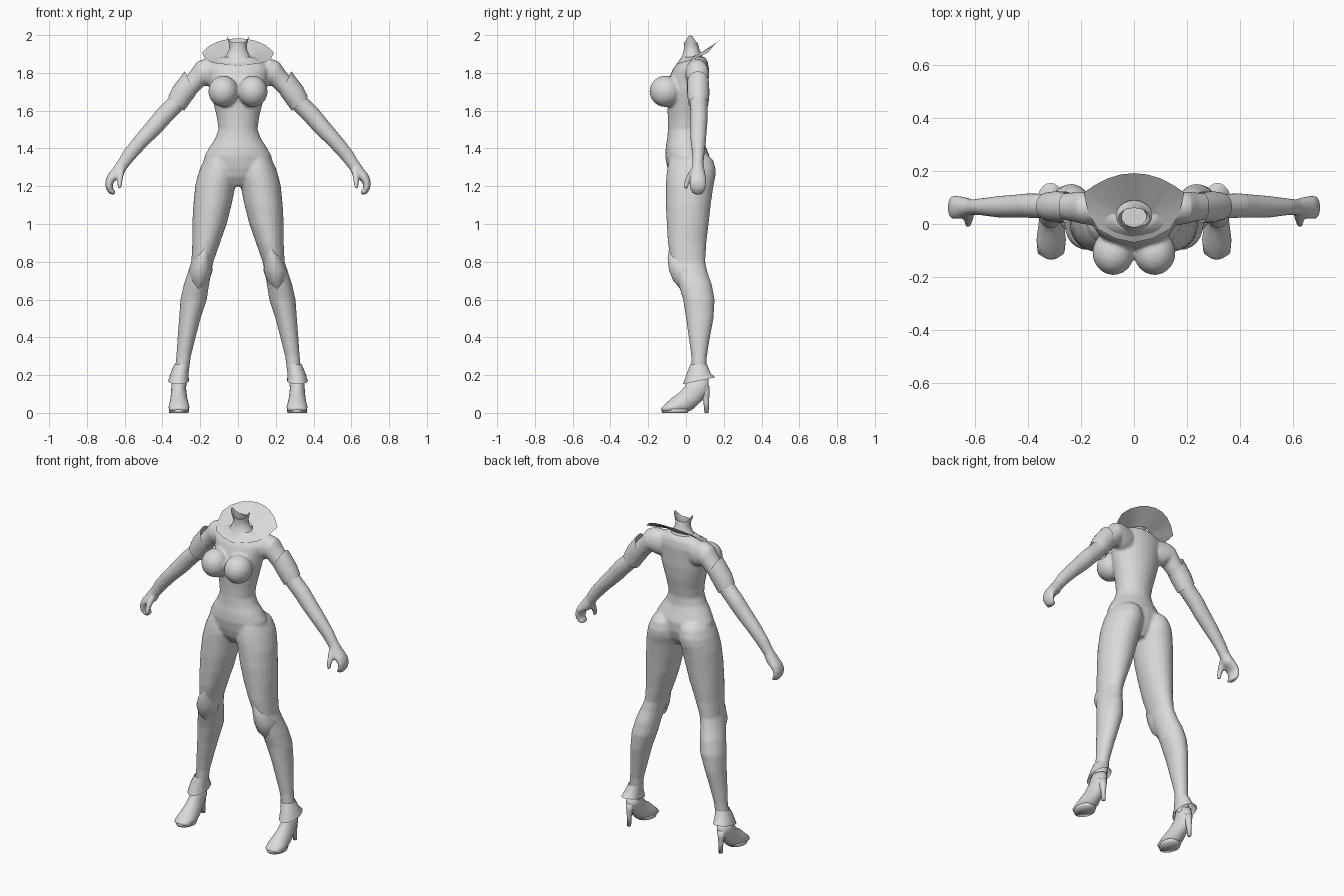
import bpy, bmesh
from math import sin, cos, pi

grey = bpy.data.materials.new("plain_grey")
grey.diffuse_color = (0.7, 0.7, 0.7, 1)


def finish(name, bm):
    """Turn a bmesh into a smooth-shaded object."""
    bmesh.ops.recalc_face_normals(bm, faces=bm.faces)
    me = bpy.data.meshes.new(name)
    bm.to_mesh(me)
    bm.free()
    me.materials.append(grey)
    for p in me.polygons:
        p.use_smooth = True
    ob = bpy.data.objects.new(name, me)
    bpy.context.collection.objects.link(ob)
    return ob


def skin(bm, rings, closed=True):
    """Bridge neighbouring rows of vertices with quads."""
    n = len(rings[0])
    for a, b in zip(rings, rings[1:]):
        for i in range(n if closed else n - 1):
            j = (i + 1) % n
            bm.faces.new((a[i], a[j], b[j], b[i]))


def loft(bm, rows, s=1, caps=True, n=24):
    """Oval sections: (xa, za, xb, zb, y_front, y_back[, front lift])."""
    rings = []
    for xa, za, xb, zb, y0, y1, *lift in rows:
        dz = lift[0] if lift else 0
        ring = []
        for i in range(n):
            c, d = cos(2 * pi * i / n), sin(2 * pi * i / n)
            ring.append(bm.verts.new((
                s * ((xa + xb) / 2 + c * (xa - xb) / 2),
                (y0 + y1) / 2 + d * (y1 - y0) / 2,
                (za + zb) / 2 + c * (za - zb) / 2 - d * dz)))
        rings.append(ring)
    skin(bm, rings)
    if caps:
        bm.faces.new(rings[0])
        bm.faces.new(rings[-1])
    return rings


def level(rows):
    """Horizontal sections: (z, x0, x1, y_front, y_back[, front lift])."""
    return [(x1, z, x0, z, *rest) for z, x0, x1, *rest in rows]


torso = [(z, -w, w, a, b) for z, w, a, b in (
    (1.20, .04, -.05, .08), (1.25, .12, -.085, .11), (1.30, .18, -.10, .125),
    (1.36, .178, -.11, .125), (1.41, .15, -.107, .105), (1.45, .123, -.10, .09),
    (1.50, .104, -.096, .086), (1.56, .111, -.096, .096), (1.63, .128, -.10, .11),
    (1.70, .146, -.10, .118), (1.77, .156, -.09, .12), (1.82, .165, -.07, .122),
    (1.86, .14, -.04, .115), (1.885, .085, -.02, .10))]

leg = [(1.37, .03, .15, -.07, .11), (1.34, .012, .18, -.09, .143),
       (1.29, .003, .203, -.10, .158), (1.25, .003, .215, -.105, .156),
       (1.20, .014, .227, -.106, .145), (1.10, .034, .237, -.107, .131),
       (1.00, .06, .242, -.102, .12), (.90, .095, .242, -.096, .108),
       (.80, .13, .247, -.08, .102), (.74, .143, .267, -.06, .115),
       (.68, .153, .287, -.04, .137), (.60, .165, .305, -.016, .152),
       (.50, .198, .312, 0, .146), (.40, .224, .32, .014, .127),
       (.30, .249, .327, .028, .111), (.22, .26, .335, .03, .106),
       (.15, .272, .342, .03, .105)]

arm = [(.10, 1.87, .10, 1.72, 0, .11), (.17, 1.877, .14, 1.72, -.005, .12),
       (.217, 1.86, .175, 1.735, 0, .123), (.25, 1.812, .20, 1.71, .008, .12),
       (.305, 1.745, .235, 1.675, .015, .116), (.362, 1.672, .29, 1.608, .02, .114),
       (.432, 1.602, .363, 1.533, .023, .116), (.472, 1.552, .408, 1.483, .023, .112),
       (.543, 1.467, .483, 1.412, .024, .106), (.603, 1.392, .552, 1.337, .033, .097),
       (.638, 1.332, .592, 1.288, .033, .093), (.668, 1.29, .61, 1.253, .024, .102),
       (.693, 1.257, .638, 1.237, .018, .107), (.704, 1.222, .66, 1.22, .017, .107),
       (.70, 1.187, .663, 1.197, .02, .105), (.682, 1.16, .66, 1.183, .028, .098),
       (.652, 1.152, .648, 1.175, .038, .09)]

thumb = [(1.285, .60, .64, .02, .065), (1.245, .608, .642, -.002, .04),
         (1.215, .612, .64, -.012, .018), (1.185, .618, .638, -.013, .01)]

# Body: torso, bust, legs, arms and hands fused into one skin
bm = bmesh.new()
loft(bm, level(torso))
for s in (1, -1):
    loft(bm, level(leg), s)
    loft(bm, arm, s)
    loft(bm, level(thumb), s)
    bust = bmesh.ops.create_uvsphere(bm, u_segments=24, v_segments=16, radius=1)["verts"]
    bmesh.ops.scale(bm, verts=bust, vec=(.079, .085, .083))
    bmesh.ops.translate(bm, verts=bust, vec=(s * .078, -.108, 1.702))
body = finish("body", bm)
remesh = body.modifiers.new("fuse", "REMESH")
remesh.mode = "VOXEL"
remesh.voxel_size = 0.008
remesh.use_smooth_shade = True
soften = body.modifiers.new("soften", "SMOOTH")
soften.factor = 0.5
soften.iterations = 6

# Neck: open tube whose rim rises to a point on each side
bm = bmesh.new()
rings = loft(bm, level([
    (1.86, -.095, .095, -.04, .105), (1.89, -.062, .062, -.02, .085),
    (1.92, -.049, .049, -.012, .072), (1.945, -.046, .046, -.011, .066),
    (1.96, -.06, .06, -.012, .06)]), caps=False)
for i, v in enumerate(rings[-1]):
    v.co.z += .04 * abs(cos(2 * pi * i / 24)) ** 4
finish("neck", bm)

# Collar: tilted sheet fanning out behind the neck
half = [(0, .192, 1.983), (.05, .187, 1.979), (.10, .172, 1.968), (.15, .146, 1.945),
        (.19, .118, 1.908), (.172, .04, 1.872), (.135, -.02, 1.853),
        (.07, -.055, 1.845), (0, -.07, 1.835)]
rim = half + [(-x, y, z) for x, y, z in half[-2:0:-1]]
bm = bmesh.new()
outer = [bm.verts.new(p) for p in rim]
inner = []
for i in range(len(rim)):
    t = 2 * pi * i / len(rim)
    inner.append(bm.verts.new((.07 * sin(t), .03 + .06 * cos(t), 1.882 + .02 * cos(t))))
skin(bm, [outer, inner])
finish("collar", bm)

for side, s in (("left", 1), ("right", -1)):
    # Glove cuff: flared opening with a raised point on the outer arm
    bm = bmesh.new()
    loft(bm, [(.37, 1.672, .285, 1.60, .014, .119), (.345, 1.725, .245, 1.655, .006, .124),
              (.282, 1.808, .225, 1.682, .006, .122)], s, caps=False)
    finish(side + "_glove_cuff", bm)

    # Knee guard: curved pointed plate over the knee
    bm = bmesh.new()
    rows = []
    for z, x0, x1, edge, front in (
            (.885, .168, .172, -.085, -.088), (.82, .146, .225, -.045, -.097),
            (.755, .134, .263, .008, -.09), (.70, .152, .252, .002, -.068),
            (.65, .205, .213, -.012, -.025)):
        rows.append([bm.verts.new((s * ((x0 + x1) / 2 + (x1 - x0) / 2 * cos(pi * i / 10)),
                                   edge + (front - edge) * sin(pi * i / 10), z))
                     for i in range(11)])
    skin(bm, rows, closed=False)
    finish(side + "_knee_guard", bm)

    # Shoe: arched upper running down to the toe
    bm = bmesh.new()
    loft(bm, level([
        (.18, .27, .35, .01, .118, 0), (.13, .275, .353, -.006, .122, .01),
        (.085, .27, .357, -.038, .085, .02), (.048, .262, .363, -.072, .03, .034),
        (.03, .257, .368, -.098, -.02, .028), (.016, .262, .364, -.127, -.08, .015),
        (.012, .285, .34, -.134, -.11, .011)]), s)
    finish(side + "_shoe", bm)

    # Sole: flat pad under the ball of the foot
    bm = bmesh.new()
    loft(bm, level([(.02, .259, .367, -.13, .02), (0, .262, .364, -.128, .01)]), s)
    finish(side + "_sole", bm)

    # Heel: slim tapered post
    bm = bmesh.new()
    loft(bm, level([(.14, .283, .345, .05, .124), (.10, .295, .335, .078, .124),
                    (.06, .302, .329, .092, .122), (0, .304, .327, .098, .12)]), s)
    finish(side + "_heel", bm)

    # Ankle cuff: flared skirt, higher at the back
    bm = bmesh.new()
    loft(bm, level([(.255, .256, .338, .022, .112), (.21, .262, .357, .005, .13),
                    (.17, .26, .37, -.016, .155, -.018)]), s, caps=False)
    finish(side + "_ankle_cuff", bm)
